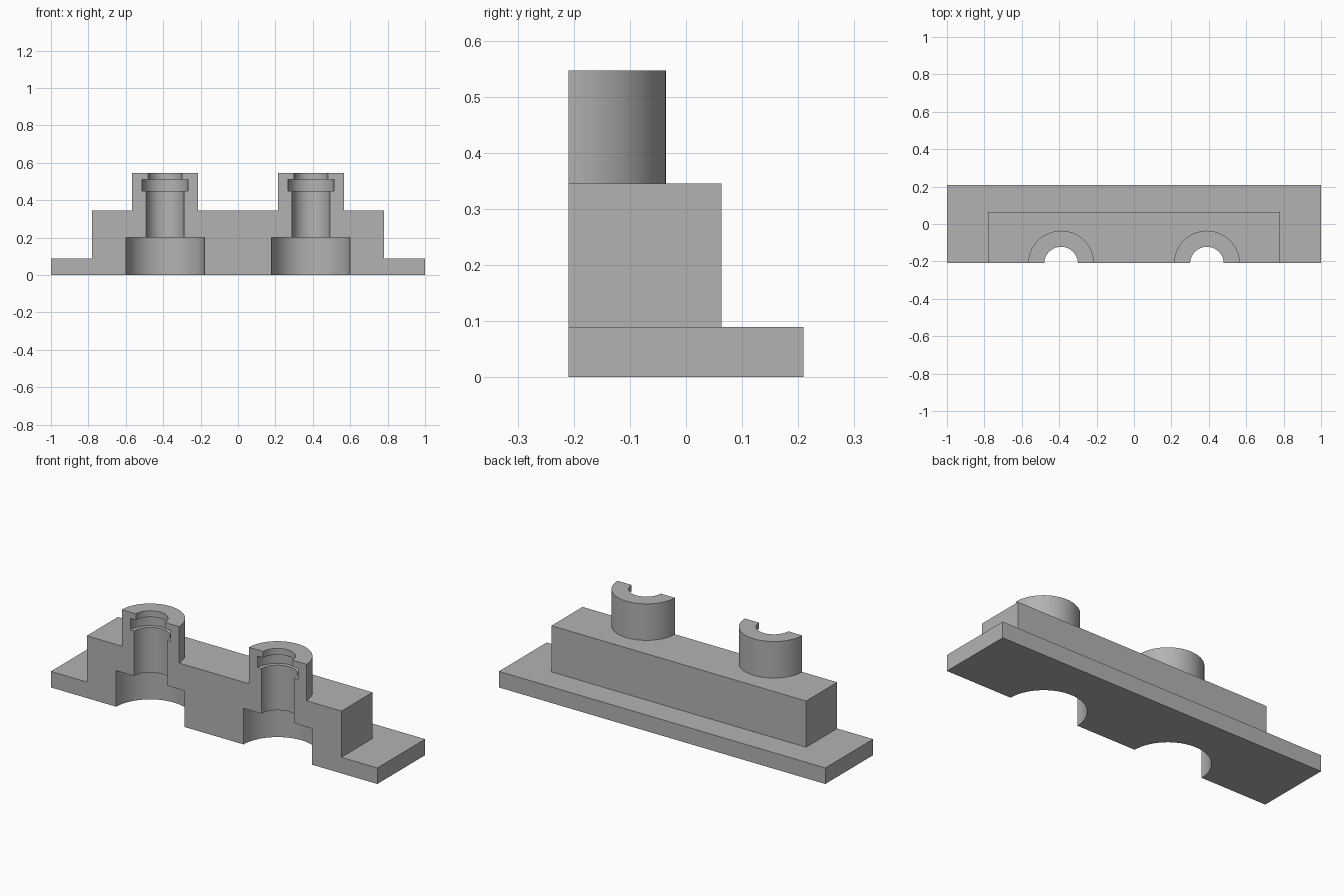
import bpy, bmesh, math

if "Cube" in bpy.data.objects:
    bpy.data.objects.remove(bpy.data.objects["Cube"], do_unlink=True)

FRONT = -0.209           # plane of the section cut
AXIS_Y = -0.212          # bore axes
BOSS_X = 0.39
SEGMENTS = 96

grey = bpy.data.materials.new("plain grey")
grey.use_nodes = True
colour = (0.45, 0.45, 0.45, 1)
grey.diffuse_color = colour
grey.node_tree.nodes["Principled BSDF"].inputs["Base Color"].default_value = colour


def add_object(name, bm):
    bmesh.ops.recalc_face_normals(bm, faces=bm.faces)
    mesh = bpy.data.meshes.new(name)
    bm.to_mesh(mesh)
    bm.free()
    mesh.materials.append(grey)
    obj = bpy.data.objects.new(name, mesh)
    bpy.context.collection.objects.link(obj)
    return obj


def box(name, x, y0, y1, z0, z1):
    bm = bmesh.new()
    bmesh.ops.create_cube(bm, size=1)
    for v in bm.verts:
        v.co = (v.co.x * 2 * x, y1 if v.co.y > 0 else y0, z1 if v.co.z > 0 else z0)
    return add_object(name, bm)


def lathe(name, x, profile):
    """Solid of revolution from (radius, height) points, capped at both ends."""
    bm = bmesh.new()
    rings = []
    for r, z in profile:
        rings.append([bm.verts.new((x + r * math.cos(a), AXIS_Y + r * math.sin(a), z))
                      for a in (2 * math.pi * i / SEGMENTS for i in range(SEGMENTS))])
    for low, high in zip(rings, rings[1:]):
        for i in range(SEGMENTS):
            j = (i + 1) % SEGMENTS
            bm.faces.new((low[i], low[j], high[j], high[i]))
    bm.faces.new(rings[0])
    bm.faces.new(rings[-1])
    return add_object(name, bm)


def combine(target, tool, operation):
    tool.hide_render = True
    mod = target.modifiers.new(tool.name, "BOOLEAN")
    mod.operation, mod.solver, mod.object = operation, "EXACT", tool
    bpy.context.view_layer.objects.active = target
    bpy.ops.object.modifier_apply(modifier=mod.name)
    bpy.data.objects.remove(tool, do_unlink=True)


# Stepped body: flange plate and raised block, both running past the section plane
body = box("sectioned_housing", 1, -0.6, 0.209, 0, 0.089)
combine(body, box("raised_block", 0.78, -0.55, 0.063, 0.04, 0.345), "UNION")

# Two round bosses, each with a stepped and grooved bore
bore = [(0.21, -0.1), (0.21, 0.2), (0.101, 0.2), (0.101, 0.449),
        (0.123, 0.449), (0.123, 0.512), (0.09, 0.512), (0.09, 0.7)]
for side in (-1, 1):
    x = side * BOSS_X
    combine(body, lathe("boss", x, [(0.176, 0.25), (0.176, 0.547)]), "UNION")
    combine(body, lathe("bore_cutter", x, bore), "DIFFERENCE")

# Cut away the front half along the section plane
combine(body, box("section_cutter", 1.5, -1, FRONT, -0.5, 1), "DIFFERENCE")

bpy.ops.object.select_all(action="DESELECT")
body.select_set(True)
bpy.context.view_layer.objects.active = body
bpy.ops.object.shade_smooth_by_angle(angle=math.radians(30))
